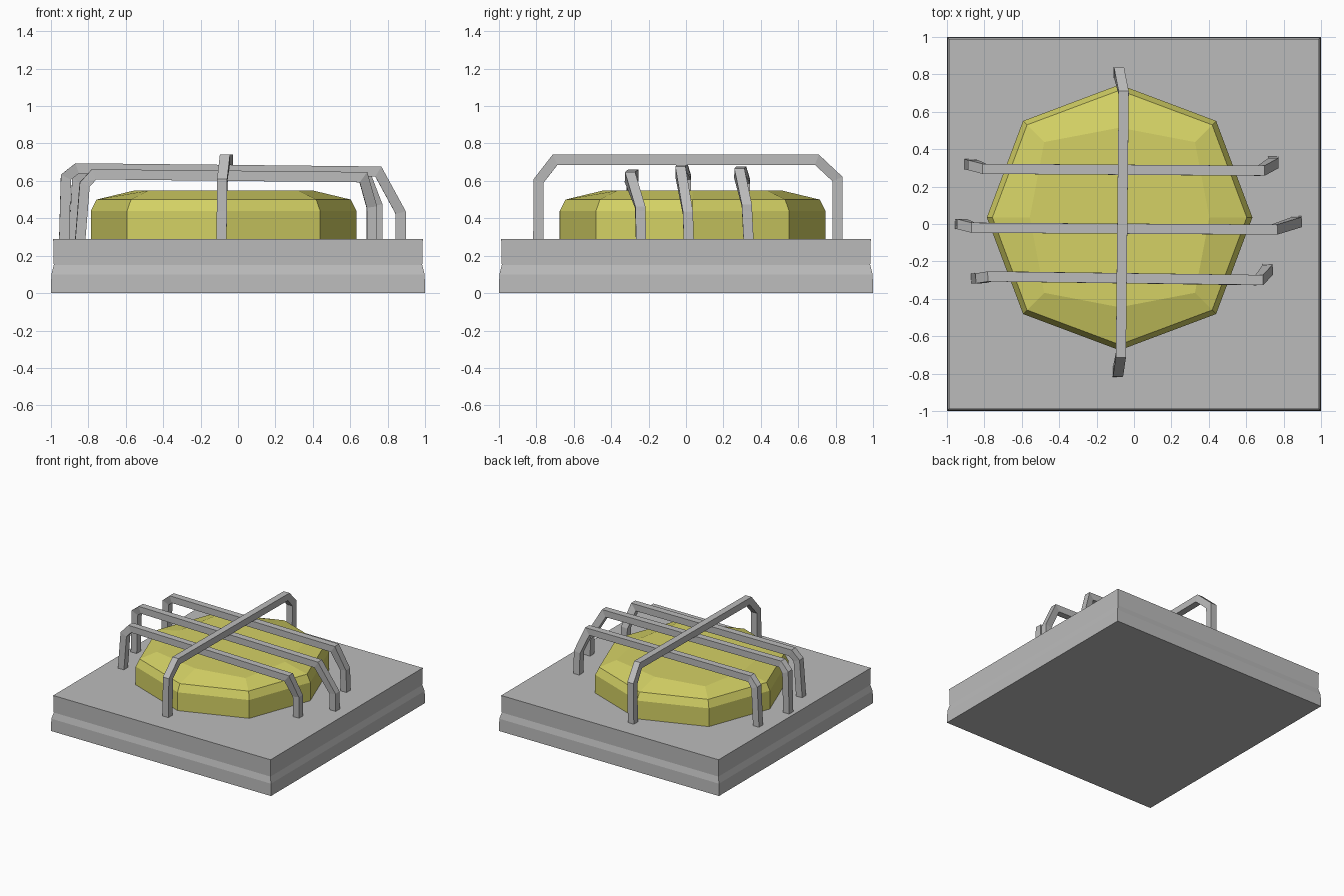
import bpy, bmesh, math
from mathutils import Vector

if "Cube" in bpy.data.objects:
    bpy.data.objects.remove(bpy.data.objects["Cube"], do_unlink=True)


def material(name, color):
    m = bpy.data.materials.new(name)
    m.use_nodes = True
    m.diffuse_color = color
    m.node_tree.nodes["Principled BSDF"].inputs["Base Color"].default_value = color
    return m


grey = material("metal grey", (0.5, 0.5, 0.5, 1))
yellow = material("lamp yellow", (0.66, 0.64, 0.13, 1))


def loft(name, rings, mat):
    """Skin a list of equal-sized point rings and cap both ends."""
    bm = bmesh.new()
    loops = [[bm.verts.new(p) for p in ring] for ring in rings]
    n = len(loops[0])
    for a, b in zip(loops, loops[1:]):
        for i in range(n):
            j = (i + 1) % n
            bm.faces.new((a[i], a[j], b[j], b[i]))
    bm.faces.new(loops[0][::-1])
    top = bm.faces.new(loops[-1])
    if n > 4:
        bmesh.ops.poke(bm, faces=[top], offset=0.015)
    bmesh.ops.recalc_face_normals(bm, faces=bm.faces)
    mesh = bpy.data.meshes.new(name)
    bm.to_mesh(mesh)
    bm.free()
    mesh.materials.append(mat)
    ob = bpy.data.objects.new(name, mesh)
    bpy.context.collection.objects.link(ob)
    return ob


# Stepped square base
def square(r, z):
    return [(-r, -r, z), (r, -r, z), (r, r, z), (-r, r, z)]


loft("base", [square(r, z) for r, z in
              ((1, 0), (0.998, 0.1), (0.985, 0.15), (0.988, 0.29))], grey)


# Eight-sided lamp with a shallow dome; each ring has axis and diagonal radii
def octagon(axis, diagonal, z):
    ring = []
    for i in range(8):
        a = i * math.pi / 4
        r = diagonal if i % 2 else axis
        ring.append((-0.077 + r * math.cos(a), 0.035 + r * math.sin(a), z))
    return ring


loft("lamp", [octagon(0.71, 0.73, 0.28), octagon(0.71, 0.73, 0.44),
              octagon(0.68, 0.70, 0.5), octagon(0.48, 0.57, 0.548)], yellow)


# Bent square bars of the guard cage, with mitred corners
def bar(name, points, half=0.027):
    pts = [Vector(p) for p in points]
    span = pts[-1] - pts[0]
    side = Vector((-span.y, span.x, 0)).normalized()
    rings = []
    for i, p in enumerate(pts):
        before = (p - pts[i - 1]).normalized() if i else Vector((0, 0, 1))
        after = (pts[i + 1] - p).normalized() if i < len(pts) - 1 else Vector((0, 0, -1))
        tangent = (before + after).normalized()
        up = tangent.cross(side).normalized() * half / max(0.5, tangent.dot(after))
        s = side * half
        rings.append([p + s + up, p - s + up, p - s - up, p + s - up])
    return loft(name, rings, grey)


bar("long_bar", [(-0.088, -0.79, 0.27), (-0.085, -0.788, 0.6), (-0.07, -0.7, 0.713),
                 (-0.055, 0.7, 0.713), (-0.08, 0.81, 0.61), (-0.085, 0.81, 0.27)])
bar("front_cross_bar", [(-0.845, -0.29, 0.27), (-0.82, -0.29, 0.58), (-0.77, -0.28, 0.635),
                        (0.67, -0.3, 0.62), (0.715, -0.245, 0.46), (0.715, -0.24, 0.27)])
bar("middle_cross_bar", [(-0.93, 0, 0.27), (-0.92, 0, 0.62), (-0.86, -0.02, 0.667),
                         (0.75, -0.03, 0.65), (0.87, 0.01, 0.43), (0.87, 0.015, 0.27)])
bar("back_cross_bar", [(-0.88, 0.32, 0.27), (-0.86, 0.315, 0.6), (-0.8, 0.295, 0.65),
                       (0.68, 0.285, 0.64), (0.745, 0.325, 0.47), (0.745, 0.335, 0.27)])
